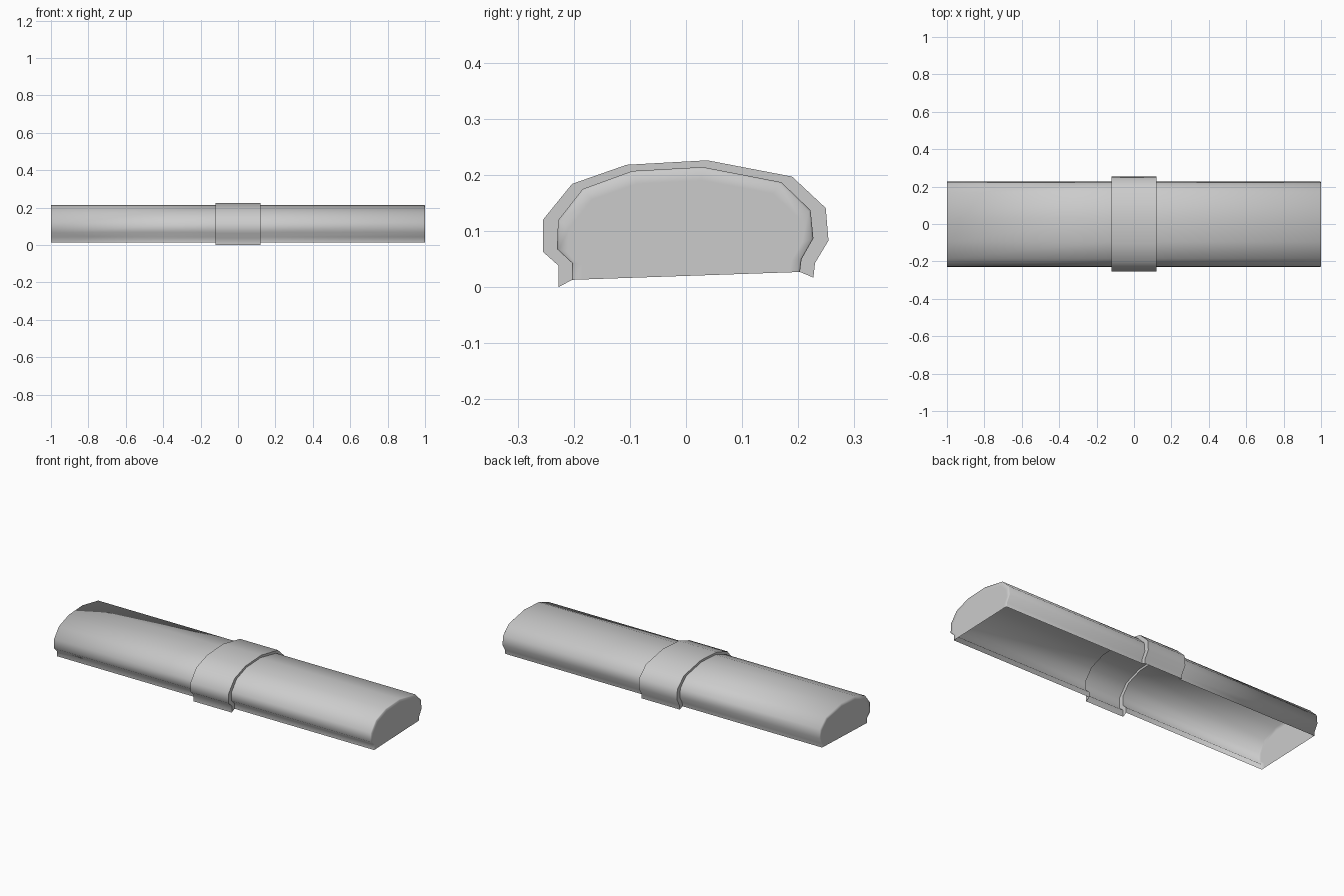
import bpy, bmesh

if "Cube" in bpy.data.objects:
    bpy.data.objects.remove(bpy.data.objects["Cube"])

# cross-sections (y, z), running from the -y edge over the top to the +y edge
BODY = [(-0.203, 0.013), (-0.203, 0.043), (-0.23, 0.068), (-0.228, 0.119),
        (-0.184, 0.175), (-0.096, 0.207), (0.03, 0.214), (0.17, 0.187),
        (0.222, 0.137), (0.227, 0.087), (0.206, 0.05), (0.203, 0.027)]
BAND = [(-0.227, 0.0), (-0.227, 0.038), (-0.255, 0.063), (-0.255, 0.12),
        (-0.203, 0.184), (-0.106, 0.218), (0.038, 0.226), (0.189, 0.197),
        (0.249, 0.141), (0.254, 0.083), (0.23, 0.043), (0.227, 0.017)]


def inset(profile, sy, sz):
    """Shrink a profile towards its slanted bottom line."""
    base = lambda y: 0.02 + y * 0.0345
    return [(y * sy, base(y * sy) + (z - base(y)) * sz) for y, z in profile]


# end cap ring, body, raised central band, body, end cap ring
sections = [(-1.0, inset(BODY, 0.91, 0.88)), (-1.0, BODY),
            (-0.12, BODY), (-0.12, BAND), (0.12, BAND), (0.12, BODY),
            (0.996, BODY), (1.0, inset(BODY, 0.91, 0.88))]
# small rounded rim on the +x end
sections.insert(7, (1.0, inset(BODY, 0.985, 0.98)))

bm = bmesh.new()
rings = [[bm.verts.new((x, y, z)) for y, z in prof] for x, prof in sections]
for a, b in zip(rings, rings[1:]):
    for j in range(len(a) - 1):
        bm.faces.new((a[j], b[j], b[j + 1], a[j + 1]))

# close both ends; the underside stays open
bm.faces.new(rings[0])
bm.faces.new(rings[-1][::-1])

# smooth shell, crisp steps around the band
for f in bm.faces:
    f.smooth = True
for ring in rings[2:6]:
    for p, q in zip(ring, ring[1:]):
        bm.edges.get((p, q)).smooth = False

mesh = bpy.data.meshes.new("banded_cover")
bm.to_mesh(mesh)
bm.free()
cover = bpy.data.objects.new("banded_cover", mesh)
bpy.context.collection.objects.link(cover)
